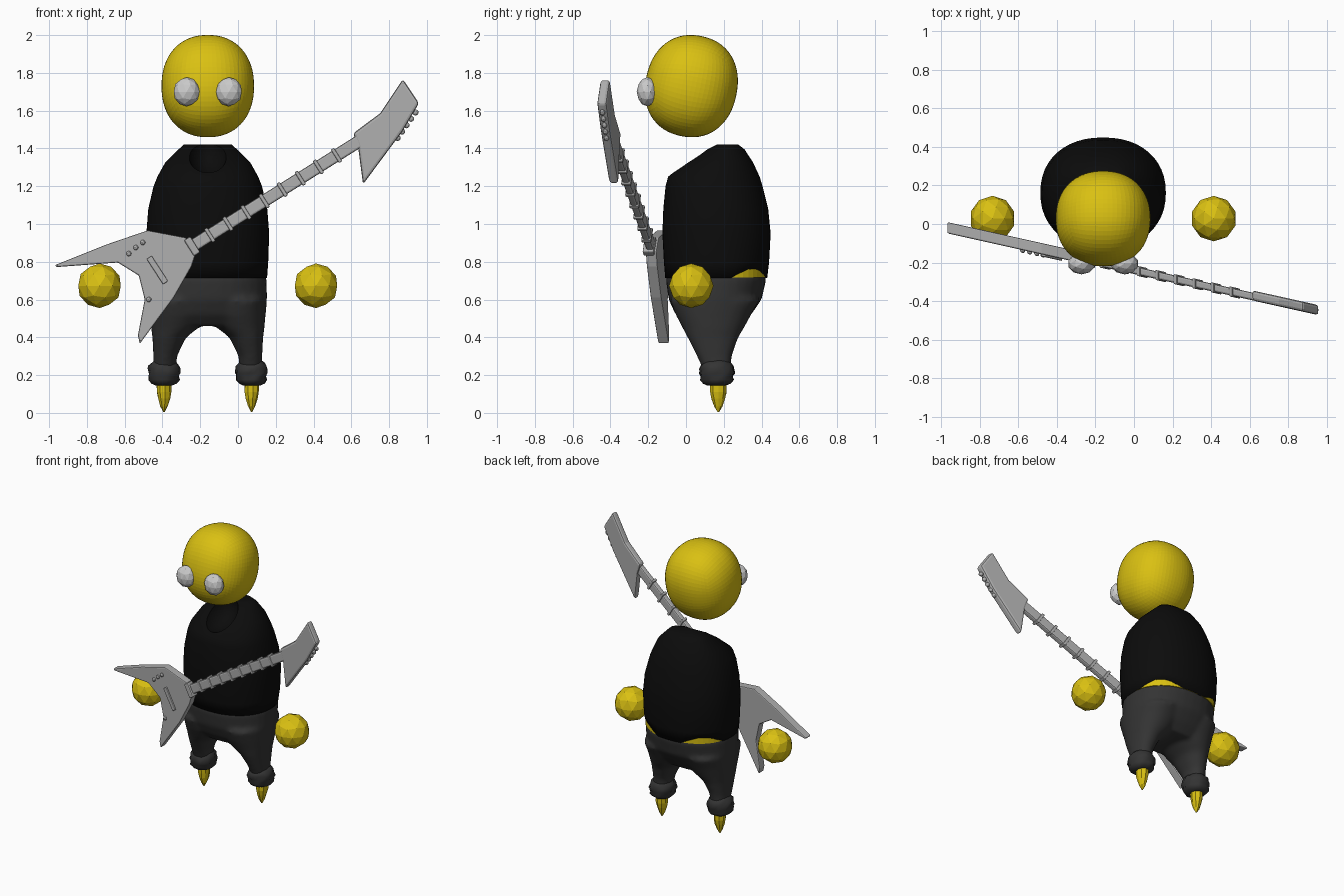
import bpy, bmesh, math, random
from mathutils import Matrix, Vector

if "Cube" in bpy.data.objects:
    bpy.data.objects.remove(bpy.data.objects["Cube"])

random.seed(4)
CX = -0.16  # centre line of the figure


def material(name, r, g, b):
    m = bpy.data.materials.new(name)
    m.diffuse_color = (r, g, b, 1)
    m.use_nodes = True
    m.node_tree.nodes["Principled BSDF"].inputs["Base Color"].default_value = m.diffuse_color
    return m


YELLOW = material("yellow_skin", 0.70, 0.53, 0.006)
BLACK = material("black_shirt", 0.0035, 0.0035, 0.0035)
DARK = material("charcoal_trousers", 0.034, 0.034, 0.034)
WHITE = material("pale_eyes", 0.60, 0.60, 0.60)
GREY = material("grey_guitar", 0.42, 0.42, 0.42)
# The guitar lies in an upright plane turned away from the front
SHEAR = Matrix(((1, 0, 0, 0), (-0.222, 1, 0, -0.234), (0, 0, 1, 0), (0, 0, 0, 1)))


def add(name, bm, mat, matrix=None, smooth=False, bevel=0):
    bmesh.ops.recalc_face_normals(bm, faces=bm.faces[:])
    me = bpy.data.meshes.new(name)
    bm.to_mesh(me)
    bm.free()
    if matrix:
        me.transform(matrix)
    me.materials.append(mat)
    ob = bpy.data.objects.new(name, me)
    bpy.context.collection.objects.link(ob)
    for p in me.polygons:
        p.use_smooth = smooth
    if bevel:
        b = ob.modifiers.new("bevel", 'BEVEL')
        b.width, b.segments, b.limit_method = bevel, 2, 'ANGLE'
    return ob


def loft(bm, rings, segs=32, power=2.2, hem=None, jitter=0):
    """Skin rings of (z, x0, x1, y0, y1) and cap both ends."""
    loops = []
    for i, (z, x0, x1, y0, y1) in enumerate(rings):
        loop = []
        for k in range(segs):
            t = 2 * math.pi * k / segs
            c, s = math.cos(t), math.sin(t)
            f = 1 + random.uniform(-jitter, jitter)
            x = (x0 + x1) / 2 + f * (x1 - x0) / 2 * math.copysign(abs(c) ** (2 / power), c)
            y = (y0 + y1) / 2 + f * (y1 - y0) / 2 * math.copysign(abs(s) ** (2 / power), s)
            loop.append(bm.verts.new((x, y, z + (hem(t) if hem and i == 0 else 0))))
        loops.append(loop)
    for a, b in zip(loops, loops[1:]):
        for k in range(segs):
            n = (k + 1) % segs
            bm.faces.new((a[k], a[n], b[n], b[k]))
    bm.faces.new(loops[0][::-1])
    bm.faces.new(loops[-1])


def centred(rows):
    return [(z, CX - w, CX + w, y0, y1) for z, w, y0, y1 in rows]


def ball(name, loc, size, mat, subdiv=2, matrix=Matrix()):
    bm = bmesh.new()
    bmesh.ops.create_icosphere(bm, subdivisions=subdiv, radius=1)
    return add(name, bm, mat, matrix @ Matrix.Translation(loc) @ Matrix.Diagonal((*size, 1)))


# Head: boxy ball made from a gridded cube
bm = bmesh.new()
bmesh.ops.create_cube(bm, size=2)
bmesh.ops.subdivide_edges(bm, edges=bm.edges[:], cuts=15, use_grid_fill=True)
for v in bm.verts:
    p = Vector([math.tan(c * math.pi / 4) for c in v.co])
    v.co = p / sum(abs(c) ** 2.2 for c in p) ** (1 / 2.2)
add("head", bm, YELLOW, Matrix.Translation((CX, 0.028, 1.73))
    @ Matrix.Rotation(math.radians(-12), 4, 'X') @ Matrix.Diagonal((0.245, 0.243, 0.27, 1)))

# Eyes and floating hands
for side, s in (("right", -1), ("left", 1)):
    ball(side + "_eye", (CX + s * 0.112, -0.205, 1.70), (0.071, 0.056, 0.077), WHITE)
    ball(side + "_hand", (CX + s * 0.573, 0.028, 0.673), (0.118, 0.118, 0.118), YELLOW)


# Shirt: hem lifts at the two back corners to show the waist
def hem(t):
    return sum(0.05 * max(0, 1 - ((t - math.pi * q) / 0.5) ** 2) for q in (0.25, 0.75))


bm = bmesh.new()
loft(bm, centred([
    (0.715, 0.314, -0.11, 0.43), (0.80, 0.32, -0.117, 0.44), (0.95, 0.325, -0.125, 0.448),
    (1.08, 0.315, -0.12, 0.435), (1.20, 0.287, -0.108, 0.405), (1.25, 0.267, -0.095, 0.39),
    (1.326, 0.225, 0.0, 0.355), (1.395, 0.155, 0.10, 0.31), (1.422, 0.125, 0.165, 0.275)]),
    segs=48, hem=hem)
shirt = add("shirt", bm, BLACK, smooth=True)

# Neckline scooped out of the shirt front
cutter = ball("neckline_cutter", (CX, 0.0, 1.40), (0.11, 0.17, 0.14), BLACK, 4)
cutter.hide_render = True
cutter.hide_set(True)
cut = shirt.modifiers.new("neckline", 'BOOLEAN')
cut.operation, cut.object, cut.solver = 'DIFFERENCE', cutter, 'EXACT'

# Waist skin under the hem
bm = bmesh.new()
loft(bm, centred([(0.718, 0.311, -0.106, 0.427), (0.80, 0.312, -0.108, 0.43)]), segs=48)
add("waist", bm, YELLOW)

# Trousers: hips and two legs fused together
bm = bmesh.new()
loft(bm, centred([
    (0.46, 0.27, 0.0, 0.29), (0.52, 0.308, -0.055, 0.345), (0.60, 0.314, -0.092, 0.40),
    (0.715, 0.312, -0.108, 0.427), (0.75, 0.29, -0.085, 0.405)]))
for s in (-1, 1):
    legs = [(0.22, 0.17, 0.287, 0.095, 0.235), (0.30, 0.163, 0.288, 0.058, 0.242),
            (0.40, 0.115, 0.293, 0.008, 0.277), (0.45, 0.05, 0.30, -0.018, 0.307),
            (0.52, 0.0, 0.306, -0.055, 0.345), (0.60, 0.0, 0.31, -0.085, 0.39)]
    loft(bm, [(z, *sorted((CX + s * a, CX + s * b)), y0, y1) for z, a, b, y0, y1 in legs])
trousers = add("trousers", bm, DARK, smooth=True)
fuse = trousers.modifiers.new("fuse", 'REMESH')
fuse.mode, fuse.voxel_size, fuse.use_smooth_shade = 'VOXEL', 0.016, True
soft = trousers.modifiers.new("soften", 'SMOOTH')
soft.factor, soft.iterations = 0.5, 4

# Gathered cuffs and pointed feet
for side, s in (("right", -1), ("left", 1)):
    x, y = CX + s * 0.232, 0.163
    bm = bmesh.new()
    loft(bm, [(z, x - r, x + r, y - r * 1.08, y + r * 1.08) for z, r in (
        (0.145, 0.045), (0.155, 0.066), (0.175, 0.08), (0.195, 0.08), (0.21, 0.086),
        (0.235, 0.083), (0.25, 0.078), (0.265, 0.066), (0.28, 0.05))], segs=22, jitter=0.07)
    add(side + "_cuff", bm, DARK, smooth=True)
    bm = bmesh.new()
    loft(bm, [(z, x - r, x + r, y + 0.008 - r * 1.1, y + 0.008 + r * 1.1) for z, r in (
        (0.005, 0.004), (0.035, 0.02), (0.075, 0.033), (0.11, 0.039), (0.16, 0.04))],
        segs=9, power=2, jitter=0.06)
    add(side + "_foot", bm, YELLOW)


# Guitar helpers, drawn in the front view (x, z)
def plate(name, pts, depth, bevel):
    bm = bmesh.new()
    face = bm.faces.new([bm.verts.new((x, -depth / 2, z)) for x, z in pts])
    new = bmesh.ops.extrude_face_region(bm, geom=[face])["geom"]
    bmesh.ops.translate(bm, vec=(0, depth, 0),
                        verts=[v for v in new if isinstance(v, bmesh.types.BMVert)])
    return add(name, bm, GREY, SHEAR, bevel=bevel)


def bar(name, x, y, z, angle, size, bevel=0):
    bm = bmesh.new()
    bmesh.ops.create_cube(bm, size=1)
    return add(name, bm, GREY, SHEAR @ Matrix.Translation((x, y, z))
               @ Matrix.Rotation(-angle, 4, 'Y') @ Matrix.Diagonal((*size, 1)), bevel=bevel)


plate("guitar_body", [
    (-0.97, 0.782), (-0.70, 0.89), (-0.478, 0.966), (-0.277, 0.928), (-0.22, 0.854),
    (-0.246, 0.775), (-0.34, 0.61), (-0.52, 0.366), (-0.53, 0.41), (-0.494, 0.60),
    (-0.525, 0.727), (-0.636, 0.796), (-0.96, 0.772)], 0.058, 0.014)
plate("guitar_headstock", [
    (0.61, 1.48), (0.752, 1.586), (0.873, 1.767), (0.958, 1.639), (0.87, 1.49),
    (0.662, 1.21), (0.636, 1.406)], 0.052, 0.014)

# Neck with raised frets
A, B = Vector((-0.27, 0.865)), Vector((0.66, 1.45))
angle = math.atan2(B.y - A.y, B.x - A.x)
mid = (A + B) / 2
bar("guitar_neck", mid.x, -0.005, mid.y, angle, ((B - A).length, 0.04, 0.066), 0.01)
for i in range(8):
    p = A.lerp(B, 0.13 + i * 0.103)
    bar("guitar_fret_%d" % (i + 1), p.x, -0.005, p.y, angle, (0.02, 0.052, 0.084), 0.006)
bar("neck_joint", -0.243, -0.012, 0.882, angle, (0.04, 0.06, 0.10), 0.008)

# Pickup, knobs and tuning pegs
bar("guitar_pickup", -0.427, -0.03, 0.756, math.radians(-57), (0.16, 0.02, 0.032), 0.005)
for i, (x, z) in enumerate([(-0.578, 0.843), (-0.541, 0.875), (-0.504, 0.902), (-0.472, 0.60)]):
    ball("guitar_knob_%d" % (i + 1), (x, -0.03, z), (0.014, 0.014, 0.014), GREY, 2, SHEAR)
for i in range(5):
    t = i / 4
    ball("tuning_peg_%d" % (i + 1), (0.94 - 0.095 * t, 0, 1.59 - 0.135 * t),
         (0.016, 0.014, 0.016), GREY, 2, SHEAR)
